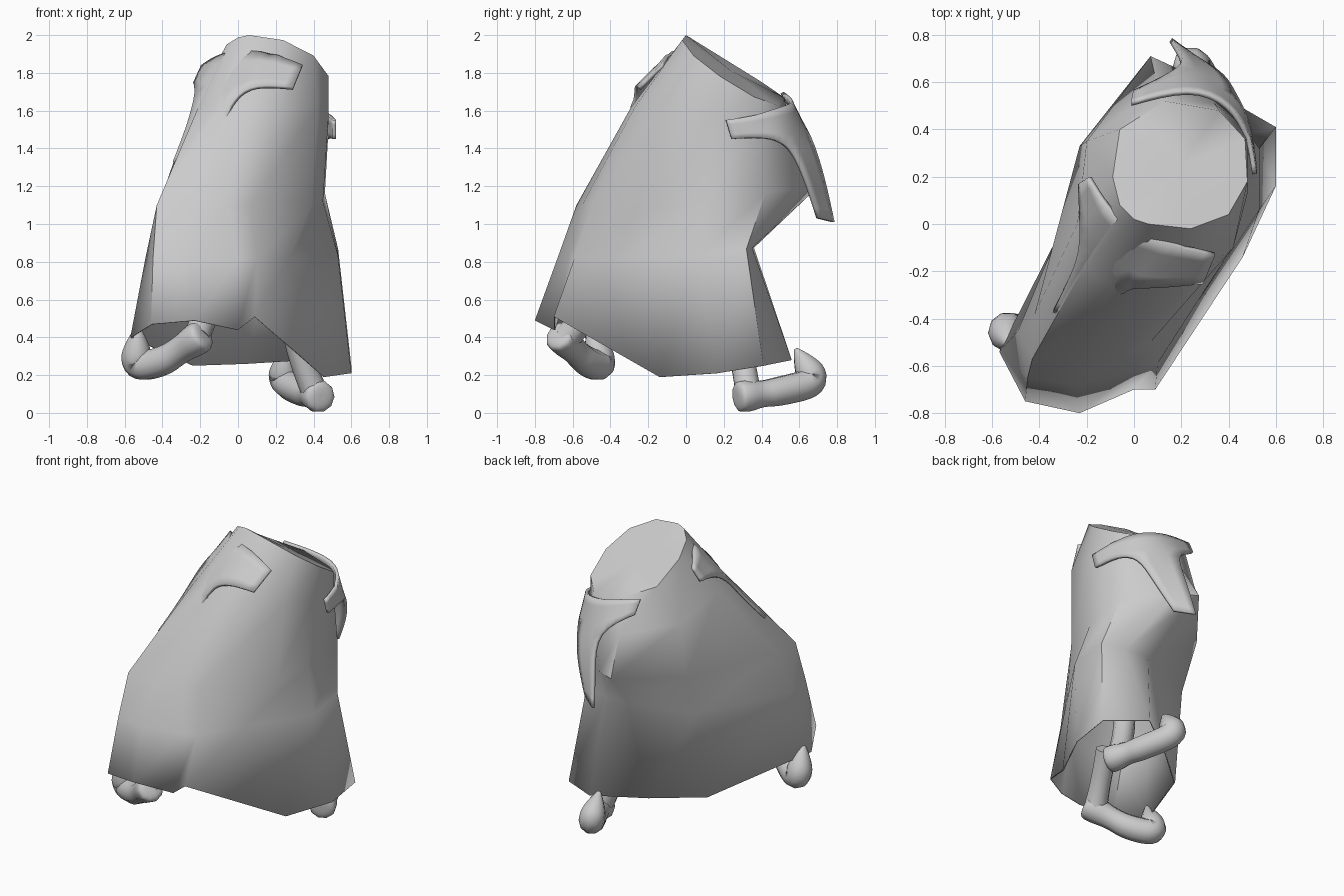
import bpy
import bmesh
from mathutils import Vector

default_cube = bpy.data.objects.get("Cube")
if default_cube:
    bpy.data.objects.remove(default_cube, do_unlink=True)

# One plain grey for everything
cloth = bpy.data.materials.new("plain_grey")
cloth.use_nodes = True
grey = (0.6, 0.6, 0.6, 1)
cloth.diffuse_color = grey
for node in cloth.node_tree.nodes:
    if node.type == 'BSDF_PRINCIPLED':
        node.inputs["Base Color"].default_value = grey


def finish_mesh(name, bm, smooth_angle):
    """Turn a bmesh into a linked, shaded object."""
    mesh = bpy.data.meshes.new(name)
    bm.to_mesh(mesh)
    bm.free()
    mesh.materials.append(cloth)
    obj = bpy.data.objects.new(name, mesh)
    bpy.context.collection.objects.link(obj)
    bpy.ops.object.select_all(action='DESELECT')
    obj.select_set(True)
    bpy.context.view_layer.objects.active = obj
    bpy.ops.object.shade_smooth_by_angle(angle=smooth_angle)
    return obj


def add_thickness(obj, amount, side):
    """Give a cloth sheet some body, outward (1) or inward (-1)."""
    thick = obj.modifiers.new("thickness", 'SOLIDIFY')
    thick.thickness = amount
    thick.offset = side


def loft(name, rings, smooth_angle):
    """Skin closed rings from bottom to top and cap the last one with a fan."""
    bm = bmesh.new()
    loops = [[bm.verts.new(point) for point in ring] for ring in rings]
    for lower, upper in zip(loops, loops[1:]):
        count = len(lower)
        for i in range(count):
            j = (i + 1) % count
            bm.faces.new((lower[i], lower[j], upper[j], upper[i]))
    cap = bm.faces.new(loops[-1])
    bmesh.ops.poke(bm, faces=[cap])
    return finish_mesh(name, bm, smooth_angle)


def ring(outline, height):
    """Lift a flat outline with a height rule that depends on x and y."""
    return [(x, y, height(x, y)) for x, y in outline]


# Robe: eleven folds, starting at the front and running round by the left side
hem = [(-.23, -.8, .49), (0, -.7, .44), (.09, -.7, .51), (.46, -.14, .19),
       (.6, .16, .21), (.6, .41, .25), (.34, .56, .28), (.04, .35, .26),
       (-.24, .11, .25), (-.57, -.54, .4), (-.46, -.75, .47)]
knee = [(-.25, -.68), (0, -.62), (.1, -.59), (.27, -.33), (.53, .06),
        (.53, .32), (.36, .35), (.19, .36), (-.22, .2), (-.49, -.45), (-.45, -.65)]
hip = [(-.25, -.58), (-.05, -.55), (.07, -.5), (.39, -.14), (.45, .11),
       (.46, .42), (.2, .65), (.07, .71), (-.23, .33), (-.42, -.38), (-.43, -.57)]
chest = [(-.09, -.26), (.06, -.29), (.22, -.27), (.42, -.1), (.48, .13),
         (.48, .35), (.34, .51), (.1, .58), (-.2, .35), (-.24, 0), (-.21, -.18)]
rim = [(0, .02), (.06, 0), (.24, -.02), (.4, .04), (.48, .18),
       (.47, .36), (.36, .48), (.13, .52), (-.06, .4), (-.09, .2), (-.06, .08)]

robe = loft("robe", [
    hem,
    ring(knee, lambda x, y: .82 + max(y, 0) * .15),
    ring(hip, lambda x, y: 1.1 + max(y, 0) * .15),
    ring(chest, lambda x, y: 1.62 - max(y, 0) * .3),
    ring(rim, lambda x, y: 2 - y * .62 - max(x - .1, 0) * .28),
], 0.95)
add_thickness(robe, .008, -1)


def sash(name, upper, lower, tail, split):
    """A band wrapped over the robe with a tail hanging from one of its spans."""
    bm = bmesh.new()
    top = [bm.verts.new(point) for point in upper]
    bottom = [bm.verts.new(point) for point in lower]
    for i in range(len(top) - 1):
        bm.faces.new((bottom[i], bottom[i + 1], top[i + 1], top[i]))
    left, right = bottom[split], bottom[split + 1]
    for left_point, right_point in tail:
        next_left, next_right = bm.verts.new(left_point), bm.verts.new(right_point)
        bm.faces.new((next_left, next_right, right, left))
        left, right = next_left, next_right
    obj = finish_mesh(name, bm, 0.9)
    rounding = obj.modifiers.new("rounding", 'SUBSURF')
    rounding.levels = rounding.render_levels = 2
    rounding.boundary_smooth = 'PRESERVE_CORNERS'
    rest = obj.modifiers.new("rest_on_robe", 'SHRINKWRAP')
    rest.target = robe
    rest.wrap_method = 'NEAREST_SURFACEPOINT'
    rest.wrap_mode = 'OUTSIDE'
    rest.offset = .004
    add_thickness(obj, .02, 1)


sash("front_sash",
     upper=[(-.18, .2, 1.83), (-.11, .08, 1.88), (0, -.03, 1.91),
            (.17, -.08, 1.9), (.34, -.12, 1.83)],
     lower=[(-.22, .17, 1.74), (-.21, -.08, 1.7), (-.02, -.26, 1.66),
            (.09, -.26, 1.73), (.29, -.24, 1.71)],
     tail=[((-.26, -.2, 1.52), (-.07, -.3, 1.5)),
           ((-.34, -.36, 1.32), (-.14, -.38, 1.36))],
     split=1)

sash("back_sash",
     upper=[(.5, .21, 1.55), (.48, .36, 1.57), (.4, .5, 1.62),
            (.24, .57, 1.64), (-.01, .5, 1.69)],
     lower=[(.5, .24, 1.45), (.48, .42, 1.46), (.42, .54, 1.42),
            (.22, .65, 1.47), (0, .55, 1.6)],
     tail=[((.38, .62, 1.25), (.18, .72, 1.24)),
           ((.26, .69, 1.03), (.15, .77, 1.01))],
     split=2)


def limb(name, path):
    """A smooth tube along a path of (x, y, z, radius) points."""
    curve = bpy.data.curves.new(name, 'CURVE')
    curve.dimensions = '3D'
    curve.bevel_depth = 1
    curve.bevel_resolution = 3
    curve.use_fill_caps = True
    spline = curve.splines.new('NURBS')
    spline.points.add(len(path) - 1)
    for point, (x, y, z, radius) in zip(spline.points, path):
        point.co = (x, y, z, 1)
        point.radius = radius
    spline.order_u = 3
    spline.use_endpoint_u = True
    spline.resolution_u = 6
    spline.use_smooth = True
    curve.materials.append(cloth)
    obj = bpy.data.objects.new(name, curve)
    bpy.context.collection.objects.link(obj)


def boot(name, heel, ball, toe, tip):
    """Curled boot: rounded heel, slim instep, full ball, pointed toe."""
    heel, ball, toe, tip = map(Vector, (heel, ball, toe, tip))
    back = heel + (heel - ball).normalized() * .06
    stations = [(back, .02), (back, .08), (heel, .09), (heel.lerp(ball, .5), .07),
                (ball, .08), (toe, .08), (toe.lerp(tip, .5), .08), (tip, .01)]
    limb(name, [(*place, radius) for place, radius in stations])


# Boots and the shins that vanish under the robe
boot("front_boot", (-.22, -.65, .39), (-.4, -.53, .27),
     (-.54, -.44, .24), (-.53, -.51, .46))
limb("front_shin", [(-.22, -.63, .4, .075), (-.18, -.54, .5, .06),
                    (-.1, -.38, .65, .07)])
boot("back_boot", (.42, .32, .09), (.35, .48, .11),
     (.24, .69, .16), (.25, .58, .34))
limb("back_shin", [(.41, .33, .1, .07), (.32, .3, .3, .065),
                   (.29, .25, .5, .07)])
